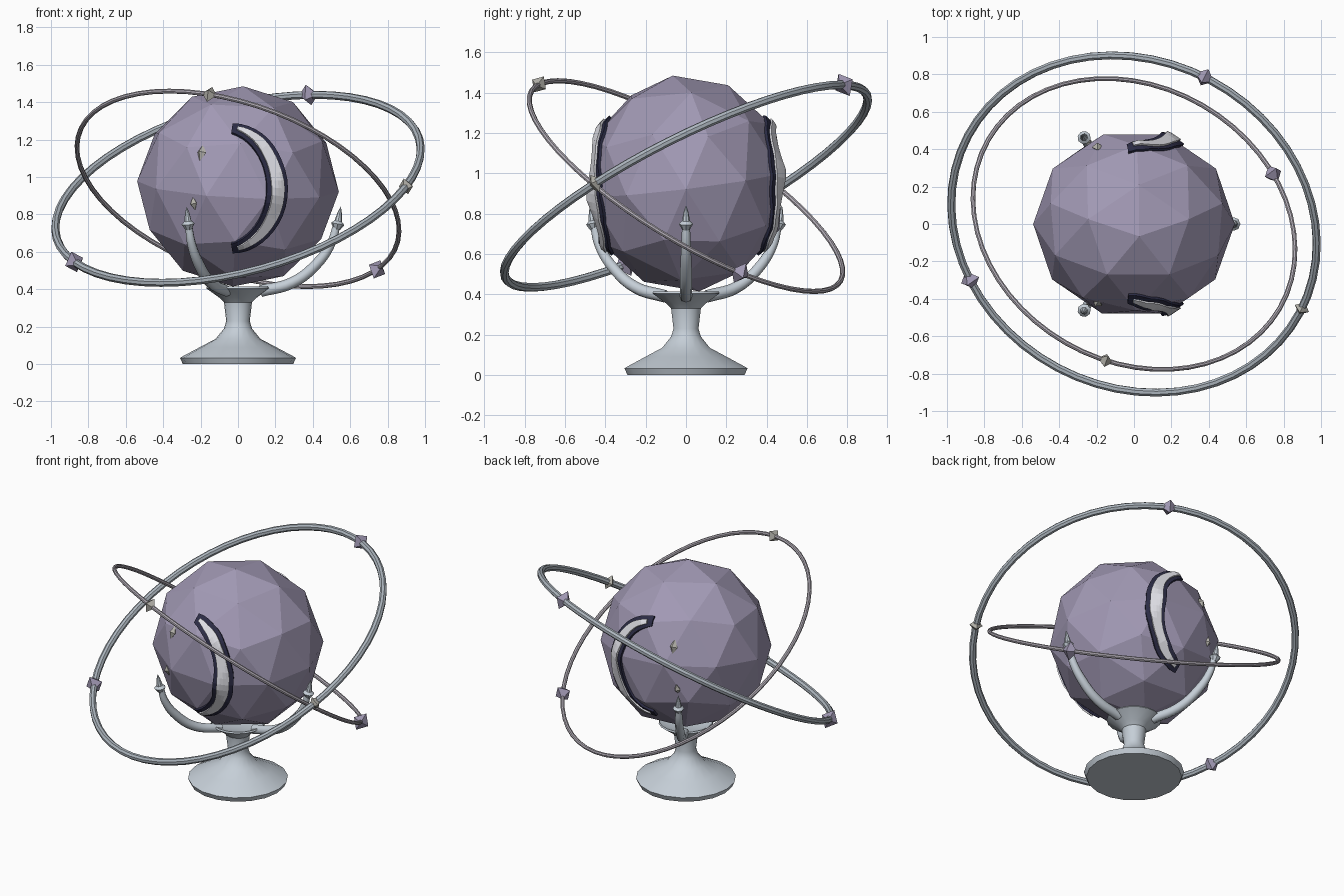
import bpy, bmesh, math
from mathutils import Matrix, Vector, Euler
from mathutils.bvhtree import BVHTree

if "Cube" in bpy.data.objects:
    bpy.data.objects.remove(bpy.data.objects["Cube"])

R = math.radians


def mat(name, rgb):
    m = bpy.data.materials.new(name)
    m.diffuse_color = (*rgb, 1)
    m.use_nodes = True
    m.node_tree.nodes["Principled BSDF"].inputs["Base Color"].default_value = m.diffuse_color
    return m


LILAC = mat("lilac", (0.36, 0.32, 0.46))
STEEL = mat("pale_steel", (0.56, 0.62, 0.68))
RING = mat("ring_steel", (0.42, 0.47, 0.52))
MAUVE = mat("mauve_metal", (0.45, 0.42, 0.47))
DARK = mat("dark_navy", (0.025, 0.025, 0.06))
PALE = mat("pale_inlay", (0.75, 0.75, 0.80))
STONE = mat("stone", (0.45, 0.44, 0.40))


def add(name, bm, material, smooth=False):
    bmesh.ops.recalc_face_normals(bm, faces=bm.faces[:])
    me = bpy.data.meshes.new(name)
    bm.to_mesh(me)
    bm.free()
    me.materials.append(material)
    ob = bpy.data.objects.new(name, me)
    bpy.context.collection.objects.link(ob)
    if smooth:
        bpy.ops.object.select_all(action='DESELECT')
        ob.select_set(True)
        bpy.context.view_layer.objects.active = ob
        bpy.ops.object.shade_smooth_by_angle(angle=R(35))
    return ob


def lathe(name, profile, sides, material, matrix=Matrix()):
    bm = bmesh.new()
    vs = [bm.verts.new((r, 0, z)) for r, z in profile]
    es = [bm.edges.new(p) for p in zip(vs, vs[1:])]
    bmesh.ops.spin(bm, geom=vs + es, cent=(0, 0, 0), axis=(0, 0, 1),
                   angle=2 * math.pi, steps=sides)
    bmesh.ops.remove_doubles(bm, verts=bm.verts[:], dist=1e-4)
    bm.transform(matrix)
    return add(name, bm, material, True)


def gem(name, matrix, size, material):
    bm = bmesh.new()
    bmesh.ops.create_uvsphere(bm, u_segments=4, v_segments=2, radius=1)
    bm.transform(matrix @ Matrix.Diagonal((*size, 1)))
    return add(name, bm, material)


# Low-poly orb, slightly flattened front to back
bm = bmesh.new()
bmesh.ops.create_icosphere(bm, subdivisions=2, radius=0.54)
bm.transform(Matrix.Translation((0, 0, 0.95)) @ Euler((R(7), R(3), 0)).to_matrix().to_4x4()
             @ Matrix.Diagonal((1, 0.94, 1, 1)) @ Matrix.Rotation(R(18), 4, 'Z'))
tree = BVHTree.FromBMesh(bm)
add("orb", bm, LILAC)


def on_orb(x, z, side):
    hit, normal, _, _ = tree.ray_cast(Vector((x, side * 2, z)), Vector((0, -side, 0)))
    return hit, normal


# Crescent bands hugging the front and back of the orb
def crescent(name, side, mid, tip, span, thick, material):
    bm = bmesh.new()
    rows, n, m = [], 22, 4
    for i in range(n + 1):
        t = -1 + 2 * i / n
        a = R(span) * t
        w = tip + (mid - tip) * (1 - t * t)
        d = Vector((math.cos(a) / 0.265, math.sin(a) / 0.315)).normalized()
        row = []
        for j in range(m + 1):
            o = w * (2 * j / m - 1)
            x = -0.06 + 0.265 * math.cos(a) + d.x * o
            z = 0.94 + 0.315 * math.sin(a) + d.y * o
            row.append(bm.verts.new(on_orb(x, z, side)[0]))
        rows.append(row)
    for a, b in zip(rows, rows[1:]):
        for j in range(m):
            bm.faces.new((a[j], a[j + 1], b[j + 1], b[j]))
    ob = add(name, bm, material)
    mod = ob.modifiers.new("thickness", 'SOLIDIFY')
    mod.thickness, mod.offset = thick, 0


for label, side in (("front", -1), ("back", 1)):
    crescent(label + "_crescent_border", side, 0.054, 0.024, 84, 0.03, DARK)
    crescent(label + "_crescent_inlay", side, 0.032, 0.008, 78, 0.05, PALE)
    # Diamond studs
    for k, (x, z, w, h) in enumerate(((-0.195, 1.13, 0.03, 0.047), (-0.235, 0.86, 0.022, 0.036))):
        p, nrm = on_orb(x, z, side)
        rot = nrm.to_track_quat('Y', 'Z').to_matrix().to_4x4()
        gem(f"{label}_stud_{k}", Matrix.Translation(p) @ rot, (w, 0.025, h), STONE)

# Pedestal with a shallow cup on top
lathe("pedestal", [(0, 0), (0.295, 0), (0.31, 0.033), (0.295, 0.042), (0.205, 0.09),
                   (0.12, 0.135), (0.075, 0.19), (0.063, 0.23), (0.075, 0.33),
                   (0.10, 0.355), (0.17, 0.405), (0.165, 0.415), (0.10, 0.39), (0, 0.385)],
      18, STEEL)

# Three curved prongs with pointed tips
for k in range(3):
    turn = Matrix.Rotation(R(120 * k), 4, 'Z')
    cu = bpy.data.curves.new("prong", 'CURVE')
    cu.dimensions = '3D'
    cu.bevel_depth, cu.bevel_resolution, cu.resolution_u = 0.03, 2, 5
    cu.use_fill_caps = True
    sp = cu.splines.new('BEZIER')
    path = ((0.12, 0.39, 1.05), (0.29, 0.435, 1), (0.42, 0.535, 0.95), (0.50, 0.65, 0.8), (0.528, 0.745, 0.65))
    sp.bezier_points.add(len(path) - 1)
    for bp, (r, z, s) in zip(sp.bezier_points, path):
        bp.co, bp.radius = turn @ Vector((r, 0, z)), s
        bp.handle_left_type = bp.handle_right_type = 'AUTO'
    cu.materials.append(STEEL)
    ob = bpy.data.objects.new(f"prong_{k}", cu)
    bpy.context.collection.objects.link(ob)
    bpy.ops.object.select_all(action='DESELECT')
    ob.select_set(True)
    bpy.context.view_layer.objects.active = ob
    bpy.ops.object.convert(target='MESH')
    place = turn @ Matrix.Translation((0.528, 0, 0.72)) @ Matrix.Rotation(R(10), 4, 'Y')
    lathe(f"prong_tip_{k}", [(0, 0), (0.018, 0), (0.036, 0.03), (0.02, 0.045), (0.012, 0.09), (0, 0.125)],
          8, STEEL, place)


# Tilted orbit rings carrying gems
def orbit(name, radius, tube, tilt, yaw, material, gems):
    frame = Matrix.Translation((0, 0, 0.937)) @ Euler((R(tilt), 0, R(yaw))).to_matrix().to_4x4()
    bm = bmesh.new()
    vs = [bm.verts.new((radius + tube * math.cos(R(45 * i)), 0, tube * math.sin(R(45 * i))))
          for i in range(8)]
    es = [bm.edges.new((vs[i], vs[(i + 1) % 8])) for i in range(8)]
    bmesh.ops.spin(bm, geom=vs + es, cent=(0, 0, 0), axis=(0, 0, 1), angle=2 * math.pi, steps=56)
    bmesh.ops.remove_doubles(bm, verts=bm.verts[:], dist=1e-4)
    bm.transform(frame)
    add(name, bm, material, True)
    for k, (angle, s, m) in enumerate(gems):
        place = frame @ Matrix.Rotation(R(angle), 4, 'Z') @ Matrix.Translation((radius, 0, 0))
        gem(f"{name}_gem_{k}", place, (s, s, s * 1.15), m)


orbit("outer_ring", 1.005, 0.022, 30, -28, RING,
      ((92, 0.055, LILAC), (231, 0.055, LILAC), (1.5, 0.042, STONE)))
orbit("inner_ring", 0.90, 0.013, -35.5, -30, MAUVE,
      ((285, 0.042, STONE), (55.5, 0.052, LILAC)))
